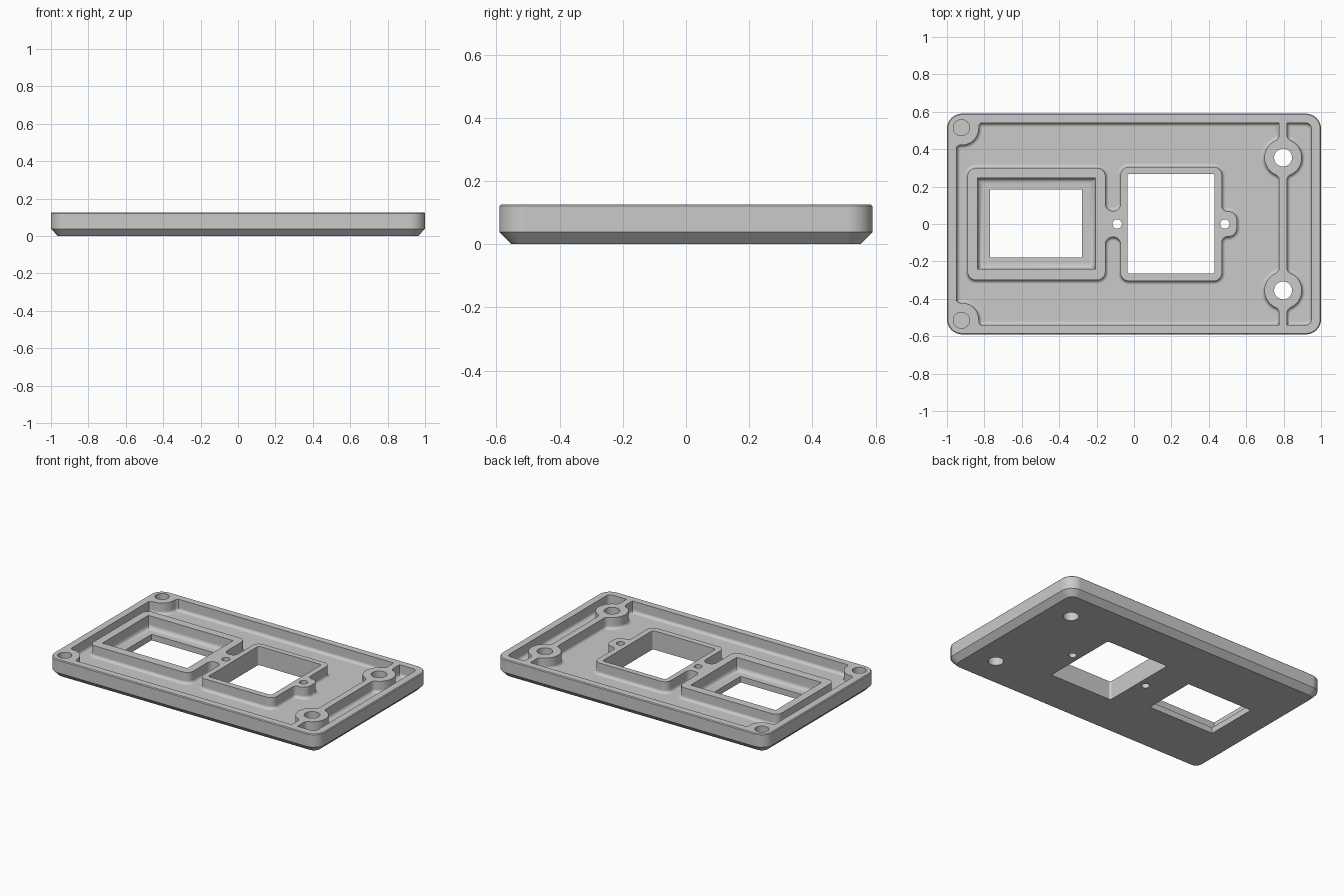
import bpy, bmesh, math
from mathutils import Vector

cube = bpy.data.objects.get("Cube")
if cube:
    bpy.data.objects.remove(cube, do_unlink=True)

TOP = 0.126      # shared height of rim, bosses and frames
FLOOR = 0.05     # pocket floor
SEGS = 8

grey = bpy.data.materials.new("plain_grey")
grey.use_nodes = True
grey.diffuse_color = (0.59, 0.59, 0.59, 1)
grey.node_tree.nodes["Principled BSDF"].inputs["Base Color"].default_value = (0.59, 0.59, 0.59, 1)


def arc(cx, cy, r, start, end, n=SEGS):
    """Points on an arc, angles in degrees."""
    angles = [math.radians(start + (end - start) * i / n) for i in range(n + 1)]
    return [Vector((cx + r * math.cos(a), cy + r * math.sin(a))) for a in angles]


def circle(cx, cy, r, n=32):
    return arc(cx, cy, r, 0, 360, n)[:-1]


def outline(corners):
    """Counter-clockwise polygon with each (x, y, radius) corner rounded."""
    pts = []
    for i, (x, y, r) in enumerate(corners):
        p = Vector((x, y))
        if r == 0:
            pts.append(p)
            continue
        u = (Vector(corners[i - 1][:2]) - p).normalized()
        v = (Vector(corners[(i + 1) % len(corners)][:2]) - p).normalized()
        half = u.angle(v) / 2
        centre = p + (u + v).normalized() * r / math.sin(half)
        a = p + u * r / math.tan(half) - centre
        b = p + v * r / math.tan(half) - centre
        pts += [centre + a.lerp(b, k / SEGS).normalized() * r for k in range(SEGS + 1)]
    return pts


def rect(x0, x1, y0, y1, r):
    return outline([(x0, y0, r), (x1, y0, r), (x1, y1, r), (x0, y1, r)])


def grow(pts, d):
    """Offset a counter-clockwise polygon outwards by d."""
    result = []
    for i, p in enumerate(pts):
        e = (p - pts[i - 1]).normalized()
        f = (pts[(i + 1) % len(pts)] - p).normalized()
        n, m = Vector((e.y, -e.x)), Vector((f.y, -f.x))
        result.append(p + (n + m) * d / (1 + n.dot(m)))
    return result


def loft(name, pts, levels):
    """Closed solid through (z, outward offset) levels of one outline."""
    bm = bmesh.new()
    rings = [[bm.verts.new((p.x, p.y, z)) for p in grow(pts, d)] for z, d in levels]
    for low, high in zip(rings, rings[1:]):
        for i in range(len(pts)):
            j = (i + 1) % len(pts)
            bm.faces.new((low[i], low[j], high[j], high[i]))
    bm.faces.new(rings[0][::-1])
    bm.faces.new(rings[-1])
    bmesh.ops.recalc_face_normals(bm, faces=bm.faces)
    mesh = bpy.data.meshes.new(name)
    bm.to_mesh(mesh)
    bm.free()
    mesh.materials.append(grey)
    obj = bpy.data.objects.new(name, mesh)
    bpy.context.collection.objects.link(obj)
    return obj


def cove(z, r, sign):
    """Levels of a quarter-round at the foot of a wall."""
    return [(z + r * (1 - math.cos(a)), sign * r * (1 - math.sin(a)))
            for a in (math.radians(t) for t in (0, 22.5, 45, 67.5, 90))]


def combine(target, tool, operation):
    mod = target.modifiers.new("join", 'BOOLEAN')
    mod.operation, mod.object, mod.solver = operation, tool, 'EXACT'
    bpy.context.view_layer.objects.active = target
    bpy.ops.object.modifier_apply(modifier=mod.name)
    bpy.data.objects.remove(tool, do_unlink=True)


# Plate with chamfered underside
plate = loft("bezel_plate", rect(-1, 1, -0.59, 0.59, 0.08),
             [(0, -0.037), (0.038, 0), (TOP - 0.005, 0), (TOP, -0.005)])

# Pocket inside the rim
pocket = loft("pocket_cutter", rect(-0.948, 0.948, -0.54, 0.54, 0.03),
              cove(FLOOR, 0.02, -1) + [(TOP + 0.05, 0)])
combine(plate, pocket, 'DIFFERENCE')

wall = [(FLOOR - 0.01, 0.02)] + cove(FLOOR, 0.02, 1) + [(TOP, 0)]

# Two window frames joined by a neck, with a screw lug on the right
lower = [(-0.89, -0.3, 0.045), (-0.153, -0.3, 0.045), (-0.153, -0.07, 0.038),
         (-0.072, -0.07, 0.038), (-0.072, -0.305, 0.045), (0.47, -0.305, 0.045),
         (0.47, -0.068, 0.028), (0.55, -0.068, 0.048)]
upper = [(x, -y, r) for x, y, r in reversed(lower)]
combine(plate, loft("window_frames", outline(lower + upper), wall), 'UNION')

# Rib with two screw bosses
rib_x, boss_y, half_rib, boss_r, fillet = 0.797, 0.355, 0.0215, 0.1, 0.03
tilt = math.asin((half_rib + fillet) / (boss_r + fillet))
reach = (boss_r + fillet) * math.cos(tilt)
tilt = math.degrees(tilt)
quarter = (arc(half_rib + fillet, boss_y - reach, fillet, 180, 90 + tilt)
           + arc(0, boss_y, boss_r, tilt - 90, 90 - tilt, 16)[1:]
           + arc(half_rib + fillet, boss_y + reach, fillet, -90 - tilt, -180)[1:]
           + [Vector((half_rib, 0.56))])
side = [Vector((p.x, -p.y)) for p in reversed(quarter)] + quarter
rib = side + [-p for p in side]
combine(plate, loft("boss_rib", [p + Vector((rib_x, 0)) for p in rib], wall), 'UNION')

# Corner bosses with blind holes
for s in (-1, 1):
    pts = outline([(-0.96, 0.39, 0), (-0.952, 0.39, 0), (-0.952, 0.422, 0.025),
                   (-0.83, 0.422, 0.09), (-0.83, 0.544, 0.025), (-0.798, 0.544, 0),
                   (-0.798, 0.552, 0), (-0.96, 0.552, 0.03)])
    if s < 0:
        pts = [Vector((p.x, -p.y)) for p in reversed(pts)]
    combine(plate, loft("corner_boss", pts, wall), 'UNION')
    hole = loft("blind_hole", circle(-0.923, s * 0.515, 0.043), [(0.06, 0), (TOP + 0.05, 0)])
    combine(plate, hole, 'DIFFERENCE')

# Stepped recess above the left window, with a coved foot
recess = loft("recess_cutter", rect(-0.836, -0.207, -0.24, 0.245, 0),
              cove(0.04, 0.03, -1) + [(TOP + 0.05, 0)])
combine(plate, recess, 'DIFFERENCE')

# Through openings and screw holes
through = [(-0.1, 0), (TOP + 0.1, 0)]
openings = [rect(-0.77, -0.277, -0.18, 0.185, 0),
            rect(-0.036, 0.431, -0.265, 0.268, 0.014),
            circle(-0.09, 0, 0.025), circle(0.486, 0, 0.025),
            circle(rib_x, boss_y, 0.048), circle(rib_x, -boss_y, 0.048)]
for pts in openings:
    combine(plate, loft("opening_cutter", pts, through), 'DIFFERENCE')

# Smooth the rounded parts, keep flat faces flat
bpy.ops.object.select_all(action='DESELECT')
plate.select_set(True)
bpy.context.view_layer.objects.active = plate
bpy.ops.object.shade_smooth_by_angle(angle=math.radians(30))
weighted = plate.modifiers.new("flat_faces", 'WEIGHTED_NORMAL')
weighted.keep_sharp = True
